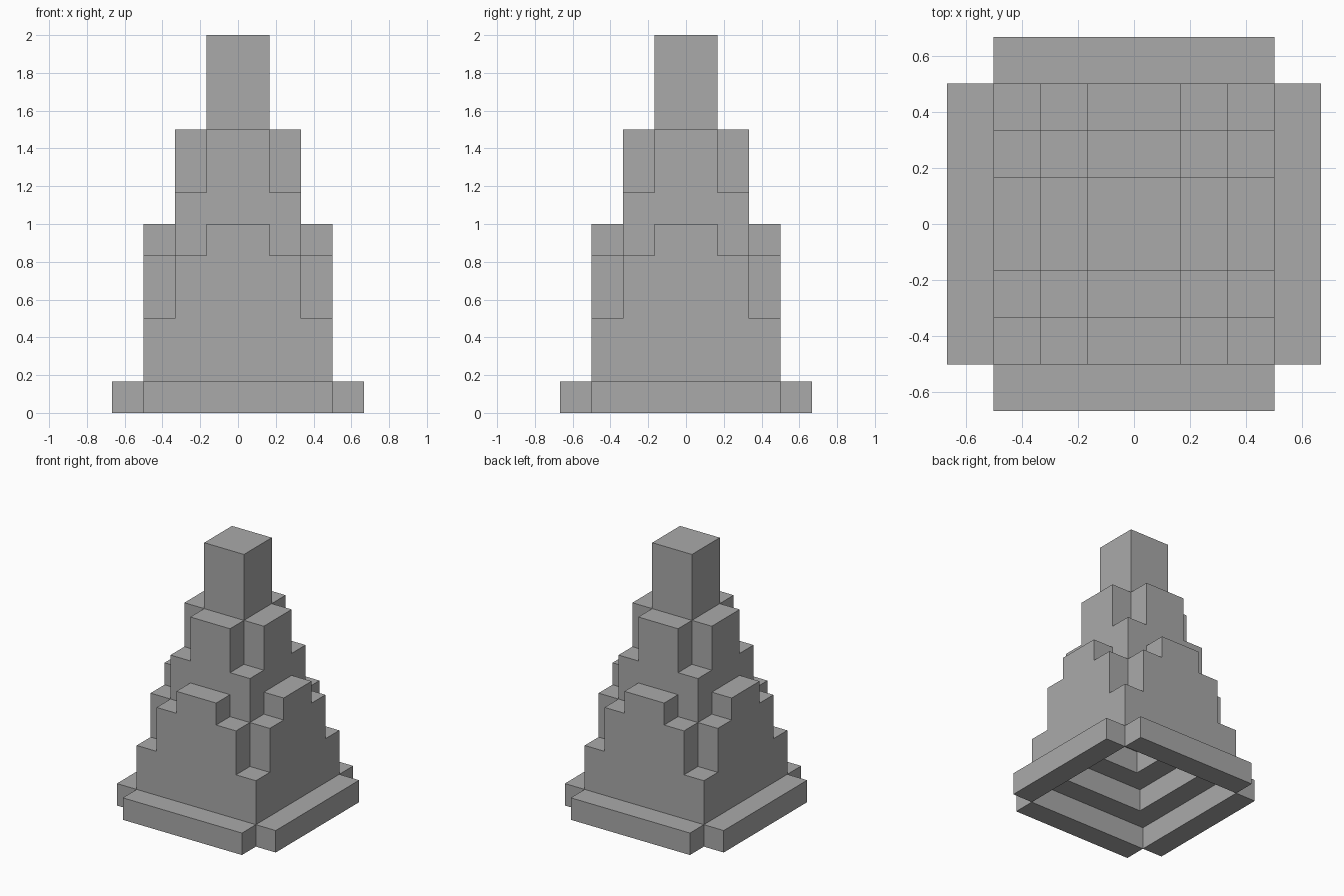
import bpy
import bmesh
from mathutils import Vector

cube = bpy.data.objects.get("Cube")
if cube:
    bpy.data.objects.remove(cube, do_unlink=True)

U = 1 / 6  # edge length of one building block

stone = bpy.data.materials.new("grey_stone")
stone.use_nodes = True
GREY = (0.4, 0.4, 0.4, 1)
stone.diffuse_color = GREY
stone.node_tree.nodes["Principled BSDF"].inputs["Base Color"].default_value = GREY

# Column tops by distance from the axis (larger, smaller), in blocks
TOPS = {(0, 0): 12, (1, 0): 9, (1, 1): 7, (2, 0): 6, (2, 1): 5, (2, 2): 3}


def ring(i):
    """Distance of a block row from the central pair of rows."""
    return max(i, -1 - i)


def add_blocks(name, blocks):
    """Build the welded outer skin of a set of unit blocks."""
    bm = bmesh.new()
    for block in blocks:
        for axis in range(3):
            for sign in (-1, 1):
                step = [0, 0, 0]
                step[axis] = sign
                if tuple(a + b for a, b in zip(block, step)) in blocks:
                    continue
                n = Vector(step)
                u = Vector([float(k == (axis + 1) % 3) for k in range(3)])
                v = n.cross(u)
                centre = Vector(block) + Vector((0.5, 0.5, 0.5)) + n / 2
                corners = [(-1, -1), (1, -1), (1, 1), (-1, 1)]
                bm.faces.new([bm.verts.new((centre + (u * p + v * q) / 2) * U)
                              for p, q in corners])
    bmesh.ops.remove_doubles(bm, verts=bm.verts, dist=0.001)
    bmesh.ops.dissolve_limit(bm, angle_limit=0.01, verts=bm.verts, edges=bm.edges)
    mesh = bpy.data.meshes.new(name)
    bm.to_mesh(mesh)
    bm.free()
    mesh.materials.append(stone)
    obj = bpy.data.objects.new(name, mesh)
    bpy.context.collection.objects.link(obj)
    return obj


# Stepped tower with a stepped hollow underneath
tower = set()
for x in range(-3, 3):
    for y in range(-3, 3):
        far, near = sorted((ring(x), ring(y)), reverse=True)
        for z in range(3 - far, TOPS[far, near]):
            tower.add((x, y, z))
add_blocks("stepped_tower", tower)

# Low rails around the foot, open at the corners
span = range(-3, 3)
add_blocks("front_rail", {(i, -4, 0) for i in span})
add_blocks("back_rail", {(i, 3, 0) for i in span})
add_blocks("left_rail", {(3, i, 0) for i in span})
add_blocks("right_rail", {(-4, i, 0) for i in span})
